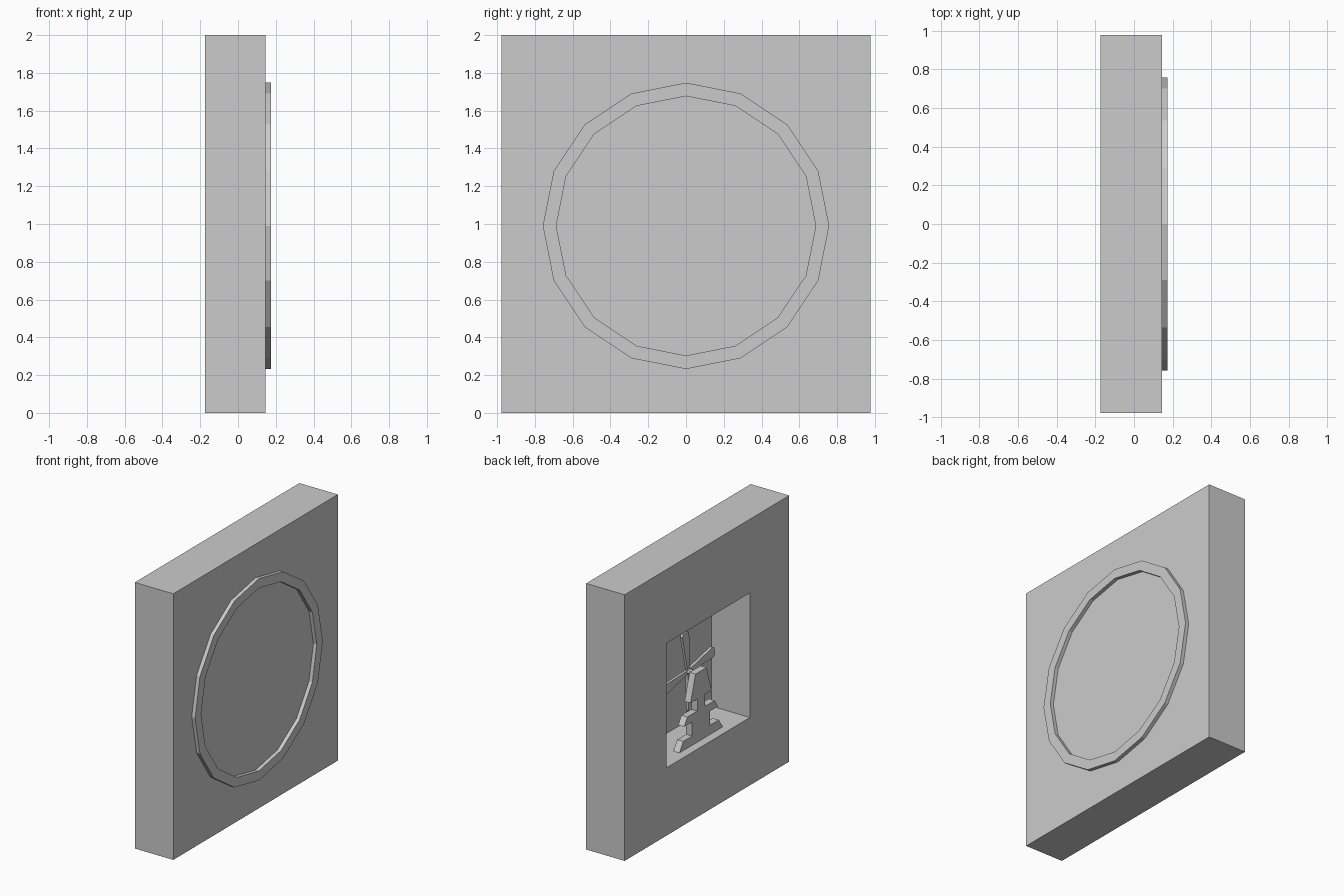
import bpy, bmesh, math
from mathutils import Matrix, Vector

if "Cube" in bpy.data.objects:
    bpy.data.objects.remove(bpy.data.objects["Cube"])


def finish(name, bm):
    bmesh.ops.recalc_face_normals(bm, faces=bm.faces)
    mesh = bpy.data.meshes.new(name)
    bm.to_mesh(mesh)
    bm.free()
    obj = bpy.data.objects.new(name, mesh)
    bpy.context.collection.objects.link(obj)
    return obj


def add_prism(bm, outline, x0, x1):
    """Extrude a (y, z) outline from x0 to x1."""
    a = [bm.verts.new((x0, y, z)) for y, z in outline]
    b = [bm.verts.new((x1, y, z)) for y, z in outline]
    bm.faces.new(a)
    bm.faces.new(b[::-1])
    for i in range(len(a)):
        j = (i + 1) % len(a)
        bm.faces.new((a[i], b[i], b[j], a[j]))
    return a + b


# Case: a slab with a square display recess in its -x face
X_BACK, X_FRONT, X_FLOOR = -0.174, 0.146, 0.143
bm = bmesh.new()
add_prism(bm, [(-0.977, 0), (0.977, 0), (0.977, 2), (-0.977, 2)], X_BACK, X_FRONT)
bm.normal_update()
bmesh.ops.recalc_face_normals(bm, faces=bm.faces)
face = min(bm.faces, key=lambda f: f.calc_center_median().x)
bmesh.ops.inset_individual(bm, faces=[face], thickness=0.5)
for v in face.verts:
    v.co.y = 0.48 if v.co.y > 0 else -0.51
    v.co.z = 1.446 if v.co.z > 1 else 0.51
bmesh.ops.inset_individual(bm, faces=[face], thickness=0.0)
for v in face.verts:
    v.co.x = X_FLOOR
finish("display_case", bm)

# Raised 16-sided ring on the +x face
bm = bmesh.new()
N = 16
loops = []
for r, x in ((0.758, X_FRONT), (0.758, 0.174), (0.687, 0.174), (0.687, X_FRONT)):
    loops.append([bm.verts.new((x, r * math.cos(2 * math.pi * i / N),
                                0.99 + r * math.sin(2 * math.pi * i / N))) for i in range(N)])
for a, b in zip(loops, loops[1:]):
    for i in range(N):
        j = (i + 1) % N
        bm.faces.new((a[i], a[j], b[j], b[i]))
finish("round_rim", bm)

# Windmill tower: flat stepped silhouette standing on the recess floor
CY, HUB_Z = -0.022, 0.997
half = [(0.257, 0.511), (0.212, 0.58), (0.105, 0.58), (0.105, 0.686), (0.2, 0.686),
        (0.163, 0.745), (0.045, 0.745), (0.045, 0.835), (0.125, 0.835), (0.066, 1.03)]
outline = [(CY + w, z) for w, z in half] + [(CY - w, z) for w, z in reversed(half)]
bm = bmesh.new()
add_prism(bm, outline, -0.11, -0.06)
finish("mill_tower", bm)

# Shaft joining tower and sails
bm = bmesh.new()
bmesh.ops.create_cone(bm, cap_ends=True, segments=8, radius1=0.022, radius2=0.022, depth=0.08,
                      matrix=Matrix.Translation((-0.025, CY, HUB_Z)) @ Matrix.Rotation(math.pi / 2, 4, 'Y'))
finish("sail_shaft", bm)

# Four tapered sails, turned slightly off vertical
bm = bmesh.new()
hub = Vector((0, CY, HUB_Z))
for k in range(4):
    verts = add_prism(bm, [(-0.012, 0.0), (0.012, 0.0), (0.04, 0.29), (0.025, 0.31),
                           (-0.025, 0.31), (-0.04, 0.29)], -0.008, 0.012)
    turn = Matrix.Rotation(math.radians(90 * k - 7), 4, 'X')
    bmesh.ops.transform(bm, verts=verts, matrix=Matrix.Translation(hub) @ turn)
finish("mill_sails", bm)
